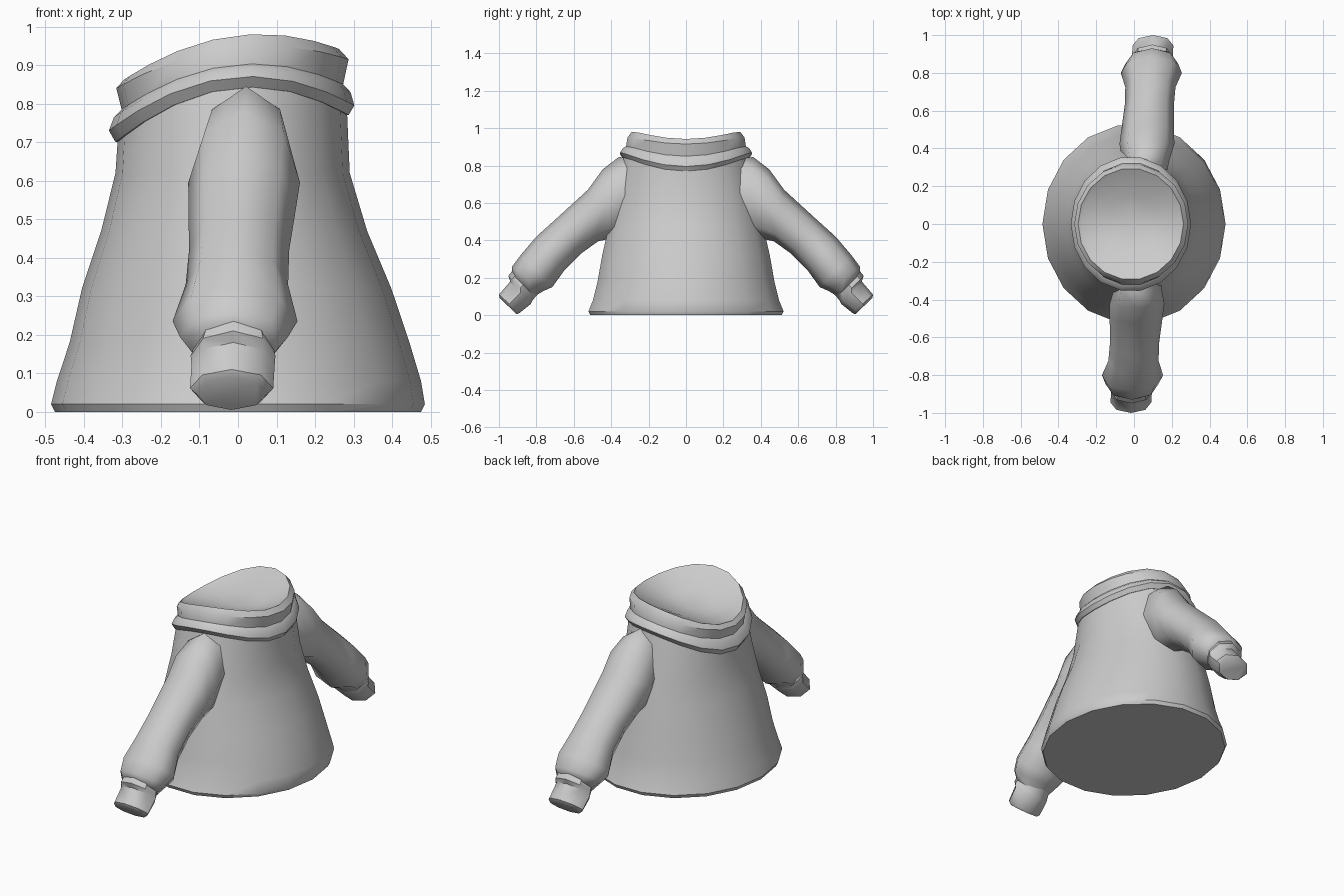
import bpy, bmesh, math

if "Cube" in bpy.data.objects:
    bpy.data.objects.remove(bpy.data.objects["Cube"])

fabric = bpy.data.materials.new("grey fabric")
fabric.diffuse_color = (0.6, 0.6, 0.6, 1)
fabric.use_nodes = True
fabric.node_tree.nodes["Principled BSDF"].inputs["Base Color"].default_value = fabric.diffuse_color


def loft(name, rings, start_cap=False, end_point=None, end_cap=False, angle=40):
    """Skin a list of closed point rings into one smooth-shaded object."""
    bm = bmesh.new()
    loops = [[bm.verts.new(p) for p in ring] for ring in rings]
    n = len(loops[0])
    for a, b in zip(loops, loops[1:]):
        for i in range(n):
            j = (i + 1) % n
            bm.faces.new((a[i], a[j], b[j], b[i]))
    if start_cap:
        bm.faces.new(loops[0][::-1])
    if end_cap:
        bm.faces.new(loops[-1])
    if end_point:
        c = bm.verts.new(end_point)
        for i in range(n):
            bm.faces.new((loops[-1][i], loops[-1][(i + 1) % n], c))
    bmesh.ops.recalc_face_normals(bm, faces=bm.faces)
    me = bpy.data.meshes.new(name)
    bm.to_mesh(me)
    bm.free()
    me.materials.append(fabric)
    ob = bpy.data.objects.new(name, me)
    bpy.context.collection.objects.link(ob)
    bpy.ops.object.select_all(action='DESELECT')
    ob.select_set(True)
    bpy.context.view_layer.objects.active = ob
    bpy.ops.object.shade_smooth_by_angle(angle=math.radians(angle))
    return ob


def oval(xl, xr, yh, zl, zr=None, zs=None, n=18):
    """Oval ring; zl, zr, zs are heights at the -x end, +x end and the sides."""
    zr = zl if zr is None else zr
    zs = zl if zs is None else zs
    a, c, b = (zr - zl) / 2, ((zl + zr) / 2 + zs) / 2, ((zl + zr) / 2 - zs) / 2
    pts = []
    for i in range(n):
        t = 2 * math.pi * i / n
        pts.append(((xl + xr) / 2 + (xr - xl) / 2 * math.cos(t), yh * math.sin(t),
                    c + a * math.cos(t) + b * math.cos(2 * t)))
    return pts


# Flared torso with a closed hem
loft("torso", [
    oval(-.475, .475, .52, 0),
    oval(-.485, .485, .53, .02),
    oval(-.470, .475, .505, .08),
    oval(-.437, .445, .48, .18),
    oval(-.405, .398, .455, .32),
    oval(-.355, .335, .42, .47),
    oval(-.318, .290, .39, .62),
    oval(-.312, .283, .335, .71, .78, .85),
], start_cap=True)

# Folded collar, tilted and raised at the sides, with a shallow hollow inside
loft("collar", [
    oval(-.300, .270, .32, .70, .77, .835),
    oval(-.318, .287, .338, .70, .77, .84),
    oval(-.335, .302, .357, .73, .795, .868),
    oval(-.322, .292, .345, .765, .83, .888),
    oval(-.302, .273, .325, .785, .85, .90),
    oval(-.316, .287, .318, .84, .915, .945),
    oval(-.296, .262, .295, .862, .942, .975),
    oval(-.280, .246, .278, .855, .932, .965),
    oval(-.150, .120, .150, .855, .885, .895),
], end_point=(-.015, 0, .86))

# Sleeve sections: top (y, z), bottom (y, z), half width
SLEEVE = [
    ((.25, .84), (.25, .50), .11),
    ((.36, .845), (.32, .43), .125),
    ((.445, .78), (.40, .41), .145),
    ((.525, .67), (.47, .395), .14),
    ((.70, .51), (.56, .33), .13),
    ((.80, .42), (.65, .24), .133),
    ((.885, .32), (.715, .15), .162),
    ((.93, .26), (.765, .128), .14),
    ((.93, .22), (.81, .10), .112),
]
CUFF = [
    ((.93, .235), (.79, .115), .10),
    ((.95, .21), (.82, .08), .11),
    ((.94, .18), (.83, .06), .108),
    ((1.0, .11), (.89, .012), .108),
    ((.995, .09), (.905, .005), .092),
]


def tube(sections, side, n=8):
    rings = []
    for (ty, tz), (by, bz), w in sections:
        ring = []
        for i in range(n):
            t = 2 * math.pi * i / n
            c = math.cos(t)
            y = side * ((ty + by) / 2 + (ty - by) / 2 * c)
            ring.append((.042 + .062 * side * (ty + by) / 2 + w * math.sin(t), y,
                         (tz + bz) / 2 + (tz - bz) / 2 * c))
        rings.append(ring)
    return rings


# Sleeves and cuffs on both sides
for side, word in ((-1, "front"), (1, "back")):
    loft(word + "_sleeve", tube(SLEEVE, side), start_cap=True, end_cap=True, angle=60)
    loft(word + "_cuff", tube(CUFF, side), start_cap=True, end_cap=True, angle=45)
